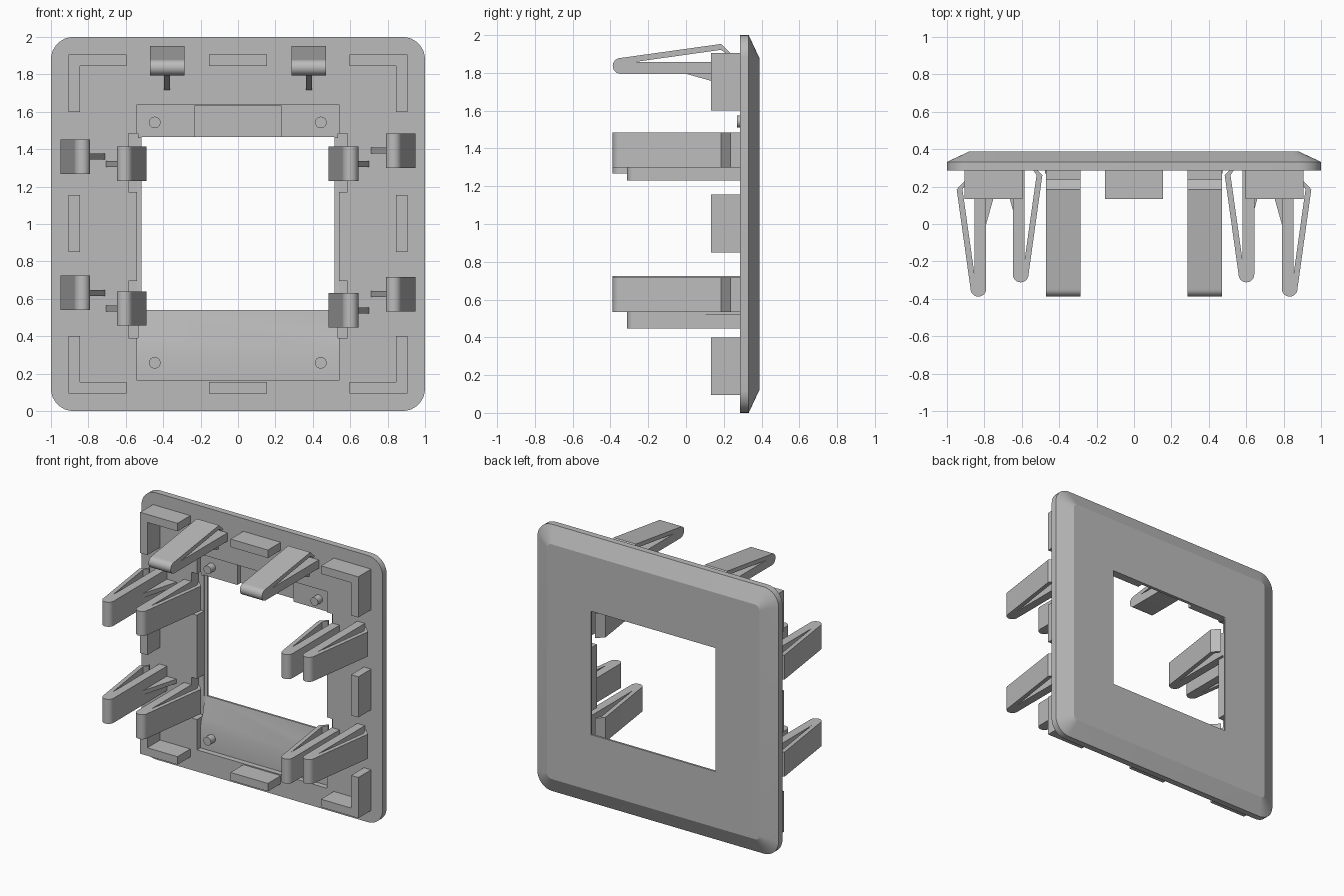
import bpy, bmesh, math
from mathutils import Vector

if "Cube" in bpy.data.objects:
    bpy.data.objects.remove(bpy.data.objects["Cube"])

grey = bpy.data.materials.new("light_grey")
grey.diffuse_color = (0.5, 0.5, 0.5, 1)
grey.use_nodes = True
grey.node_tree.nodes["Principled BSDF"].inputs["Base Color"].default_value = grey.diffuse_color


def make(name, bm):
    bmesh.ops.recalc_face_normals(bm, faces=bm.faces[:])
    me = bpy.data.meshes.new(name)
    bm.to_mesh(me)
    bm.free()
    ob = bpy.data.objects.new(name, me)
    bpy.context.collection.objects.link(ob)
    me.materials.append(grey)
    return ob


def select(ob):
    bpy.ops.object.select_all(action='DESELECT')
    ob.select_set(True)
    bpy.context.view_layer.objects.active = ob


def smooth(ob):
    select(ob)
    bpy.ops.object.shade_smooth_by_angle(angle=math.radians(20))


def loft(name, rings):
    """Closed solid through rings holding equal point counts."""
    bm = bmesh.new()
    vr = [[bm.verts.new(p) for p in r] for r in rings]
    n = len(vr[0])
    for a, b in zip(vr, vr[1:]):
        for i in range(n):
            j = (i + 1) % n
            bm.faces.new((a[i], a[j], b[j], b[i]))
    bm.faces.new(vr[0])
    bm.faces.new(vr[-1][::-1])
    return make(name, bm)


def prism(name, pts, place, w0, w1):
    """Extrude a 2D profile between w0 and w1; place maps (u, v, w) to space."""
    return loft(name, [[Vector(place(u, v, w)) for u, v in pts] for w in (w0, w1)])


def xz_prism(name, pts, y0, y1):
    return prism(name, pts, lambda u, v, w: (u, w, v), y0, y1)


def box(name, x0, x1, y0, y1, z0, z1):
    return xz_prism(name, [(x0, z0), (x1, z0), (x1, z1), (x0, z1)], y0, y1)


def rounded_ring(half, r, y, seg=8):
    pts = []
    for k, (sx, sz) in enumerate([(1, 1), (-1, 1), (-1, -1), (1, -1)]):
        for i in range(seg + 1):
            a = math.pi / 2 * (k + i / seg)
            pts.append((sx * (half - r) + r * math.cos(a), y,
                        1 + sz * (half - r) + r * math.sin(a)))
    return pts


# Frame plate with chamfered visible rim
BACK, FACE = 0.285, 0.388
plate = loft("frame_plate", [rounded_ring(1.0, 0.12, BACK),
                             rounded_ring(1.0, 0.12, 0.332),
                             rounded_ring(0.88, 0.035, FACE)])

# Window, rebate with sloping sill, top notch and side pockets
rebate = [(0.2, 0.163), (0.325, 0.163), (0.325, 0.31), (0.375, 0.55),
          (0.375, 1.46), (0.325, 1.46), (0.325, 1.638), (0.2, 1.638)]
cutters = [box("window_cut", -0.517, 0.517, 0.1, 0.6, 0.54, 1.466),
           prism("rebate_cut", rebate, lambda u, v, w: (w, u, v), -0.54, 0.54),
           box("notch_cut", -0.233, 0.233, 0.15, 0.365, 1.45, 1.63)]
for s in (-1, 1):
    for z0, z1 in ((0.39, 0.695), (1.172, 1.483)):
        xa, xb = sorted((s * 0.535, s * 0.585))
        cutters.append(box("pocket_cut", xa, xb, 0.12, 0.37, z0, z1))
for c in cutters:
    select(plate)
    m = plate.modifiers.new("cut", 'BOOLEAN')
    m.operation, m.solver, m.object = 'DIFFERENCE', 'EXACT', c
    bpy.ops.object.modifier_apply(modifier=m.name)
    bpy.data.objects.remove(c)
smooth(plate)

# Spacer blocks: L-shaped corners and straight bars between them
L = [(0.595, 0.905), (0.905, 0.905), (0.905, 0.6),
     (0.845, 0.6), (0.845, 0.845), (0.595, 0.845)]
for sx in (-1, 1):
    for sz in (-1, 1):
        xz_prism("corner_spacer", [(sx * x, 1 + sz * z) for x, z in L], 0.133, 0.29)
for s in (-1, 1):
    a, b = sorted((s * 0.845, s * 0.905))
    box("side_spacer", a, b, 0.133, 0.29, 0.85, 1.155)
    box("end_spacer", -0.155, 0.155, 0.133, 0.29, 1 + a, 1 + b)

# Locating pins
for x in (-0.445, 0.443):
    for z in (0.258, 1.543):
        circle = [(x + 0.031 * math.cos(math.tau * i / 24),
                   z + 0.031 * math.sin(math.tau * i / 24)) for i in range(24)]
        smooth(xz_prism("locating_pin", circle, 0.27, 0.34))


# Snap clip: post with a rounded tip, a folded-back spring arm and a thin rib
def clip(name, place, shift):
    r = 0.042
    tip = [(r - r * math.cos(math.pi * i / 12),
            -0.346 - r * math.sin(math.pi * i / 12) + shift) for i in range(13)]
    arm = [(u, v + shift) for u, v in ((0.158, 0.185), (0.108, 0.238),
                                       (0.103, 0.222), (0.127, 0.185), (0.063, -0.27))]
    smooth(prism(name, [(0, 0.3)] + tip + arm + [(0.063, 0.3)], place, -0.092, 0.092))
    v0 = 0.0 + shift
    prism(name + "_rib", [(0.01, v0), (0, v0), (-0.28 * (0.29 - v0), 0.29), (0.01, 0.29)],
          place, -0.016, 0.016)


def side_place(x0, s, zc):
    return lambda u, v, w: (x0 + s * u, v, zc + w)


def top_place(xc):
    return lambda u, v, w: (xc + w, v, 1.795 + u)


for x0, s, zs in ((-0.79, -1, (1.36, 0.632)), (0.79, 1, (1.392, 0.625))):
    for z in zs:
        clip("outer_clip", side_place(x0, s, z), 0)
for x0, s, zs in ((-0.648, 1, (1.322, 0.548)), (0.643, -1, (1.322, 0.538))):
    for z in zs:
        clip("inner_clip", side_place(x0, s, z), 0.076)
for x in (-0.379, 0.379):
    clip("top_clip", top_place(x), 0)
